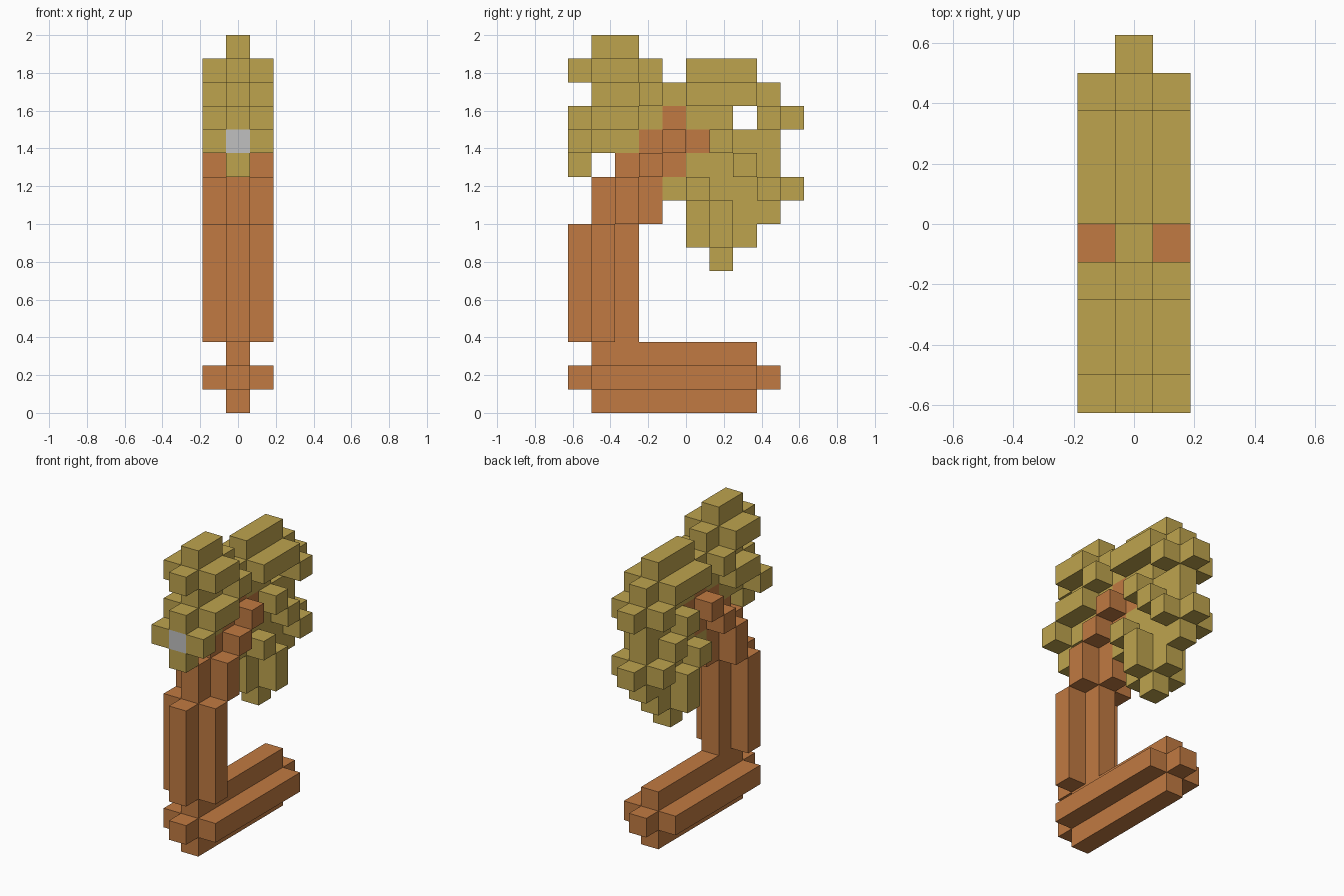
import bpy
import bmesh
from mathutils import Vector

if "Cube" in bpy.data.objects:
    bpy.data.objects.remove(bpy.data.objects["Cube"], do_unlink=True)

UNIT = 0.125  # edge of one block


def make_material(name, rgb):
    mat = bpy.data.materials.new(name)
    mat.use_nodes = True
    color = (*rgb, 1.0)
    mat.diffuse_color = color
    mat.node_tree.nodes["Principled BSDF"].inputs["Base Color"].default_value = color
    return mat


bark = make_material("orange_brown", (0.533, 0.195, 0.054))
leaf = make_material("mustard_yellow", (0.515, 0.371, 0.076))
grey = make_material("light_grey", (0.53, 0.53, 0.53))


def run(j0, j1, k0, k1):
    """Core blocks in the middle plane: depth j, height k, ends included."""
    return [(j, k) for j in range(j0, j1 + 1) for k in range(k0, k1 + 1)]


# Core lines of each part; every core block grows into a six-armed cross
parts = {
    "base_log": (bark, run(1, 7, 1, 1)),
    "curved_trunk": (bark, run(1, 1, 3, 7) + run(2, 2, 8, 9) + [(3, 10), (4, 11)]),
    "front_foliage": (leaf, [(0, 11), (3, 13)] + run(1, 2, 12, 12) + run(1, 2, 14, 14)),
    "rear_foliage": (leaf, run(5, 7, 13, 13) + run(6, 6, 7, 8)
                     + [(8, 12), (6, 11), (7, 10), (5, 9), (8, 9)]),
}

DIRECTIONS = [Vector(axis) * sign
              for axis in ((1, 0, 0), (0, 1, 0), (0, 0, 1)) for sign in (1, -1)]


def key(v):
    return tuple(round(c) for c in v)


# Fill the grid; earlier parts keep their blocks
cells = {}
for name, (mat, core) in parts.items():
    for j, k in core:
        centre = Vector((0, j, k))
        for step in [Vector()] + DIRECTIONS:
            spot = key(centre + step)
            if 0 <= spot[1] <= 9:
                cells.setdefault(spot, name)

# Gap through the rear foliage
cells.pop((0, 7, 12), None)


def build_part(name, mat):
    bm = bmesh.new()
    for spot, owner in cells.items():
        if owner != name:
            continue
        centre = Vector(spot) + Vector((0, -4.5, 0.5))
        for d in DIRECTIONS:
            if key(Vector(spot) + d) in cells:
                continue
            # Outer face of this block
            u = Vector((d.y, d.z, d.x))
            v = d.cross(u)
            mid = centre + d / 2
            corners = [mid + (a * u + b * v) / 2
                       for a, b in ((-1, -1), (1, -1), (1, 1), (-1, 1))]
            face = bm.faces.new([bm.verts.new(c * UNIT) for c in corners])
            # Grey patch on the foremost foliage block
            if spot == (0, 0, 11) and d.y < 0:
                face.material_index = 1
    bmesh.ops.remove_doubles(bm, verts=bm.verts, dist=0.001)
    bmesh.ops.dissolve_limit(bm, angle_limit=0.01, verts=bm.verts,
                             edges=bm.edges, delimit={'MATERIAL'})
    mesh = bpy.data.meshes.new(name)
    bm.to_mesh(mesh)
    bm.free()
    mesh.materials.append(mat)
    if name == "front_foliage":
        mesh.materials.append(grey)
    bpy.context.collection.objects.link(bpy.data.objects.new(name, mesh))


for name, (mat, core) in parts.items():
    build_part(name, mat)
